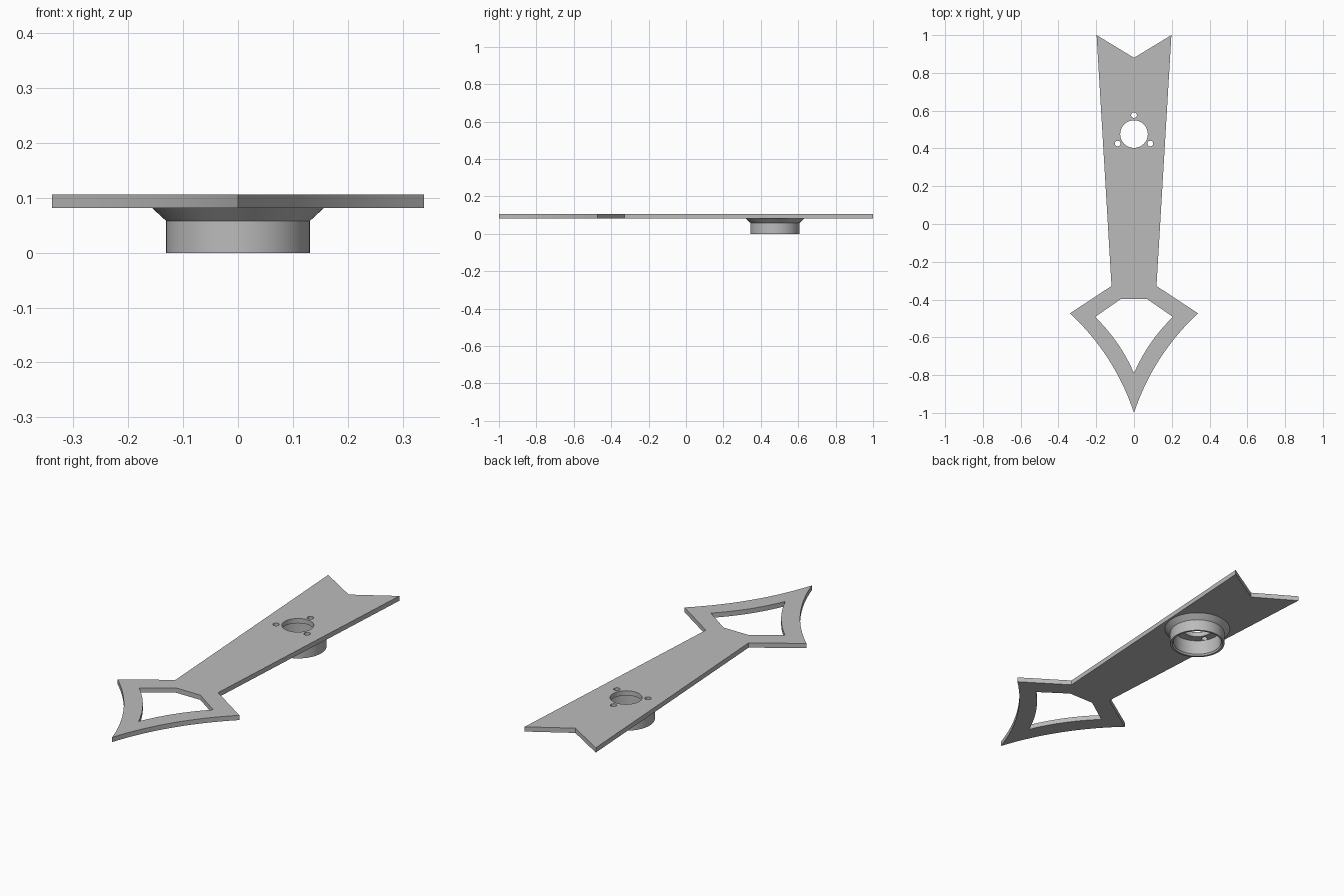
import bpy, bmesh, math
from mathutils import Vector

cube = bpy.data.objects.get("Cube")
if cube:
    bpy.data.objects.remove(cube)

grey = bpy.data.materials.new("plain_grey")
grey.use_nodes = True
grey.diffuse_color = (0.5, 0.5, 0.5, 1)
grey.node_tree.nodes["Principled BSDF"].inputs["Base Color"].default_value = (0.5, 0.5, 0.5, 1)

PLATE_BOTTOM, PLATE_TOP = 0.082, 0.106
HUB_Y = 0.476


def arc(a, b, sag, n=16):
    """Points from a to b bowed sideways by sag, without the last point."""
    a, b = Vector(a), Vector(b)
    side = Vector((-(b - a).y, (b - a).x)).normalized()
    return [a.lerp(b, i / n) + side * sag * (1 - (2 * i / n - 1) ** 2) for i in range(n)]


def mirrored(half):
    """Close a half outline that starts and ends on the centre line."""
    return [(p[0], p[1]) for p in half] + [(-p[0], p[1]) for p in reversed(half) if p[0] > 1e-5]


def circle(x, y, r, n):
    return [(x + r * math.cos(math.tau * i / n), y + r * math.sin(math.tau * i / n)) for i in range(n)]


def finish(ob, angle):
    bpy.ops.object.select_all(action='DESELECT')
    ob.select_set(True)
    bpy.context.view_layer.objects.active = ob
    if ob.type == 'CURVE':
        bpy.ops.object.convert(target='MESH')
        ob = bpy.context.object
    bpy.ops.object.shade_smooth_by_angle(angle=math.radians(angle))


# Flat arrow-shaped plate with its openings
outline = mirrored([(0, 0.88), (0.198, 1), (0.119, -0.328)]
                   + arc((0.339, -0.473), (0, -1), -0.04) + [(0, -1)])
window = mirrored([(0, -0.397), (0.069, -0.397)]
                  + arc((0.206, -0.492), (0, -0.79), -0.018) + [(0, -0.79)])
loops = [outline, window, circle(0, HUB_Y, 0.073, 64)]
for k in range(3):
    a = math.radians(90 + 120 * k)
    loops.append(circle(0.1 * math.cos(a), HUB_Y + 0.1 * math.sin(a), 0.015, 24))

curve = bpy.data.curves.new("pointer_plate", 'CURVE')
curve.dimensions = '2D'
curve.fill_mode = 'BOTH'
curve.extrude = (PLATE_TOP - PLATE_BOTTOM) / 2
for pts in loops:
    s = curve.splines.new('POLY')
    s.points.add(len(pts) - 1)
    for p, (x, y) in zip(s.points, pts):
        p.co = (x, y, 0, 1)
    s.use_cyclic_u = True
curve.materials.append(grey)
plate = bpy.data.objects.new("pointer_plate", curve)
plate.location.z = (PLATE_TOP + PLATE_BOTTOM) / 2
bpy.context.collection.objects.link(plate)
finish(plate, 20)

# Hollow round hub with a flared collar under the plate
profile = [(0.157, PLATE_BOTTOM), (0.131, 0.058), (0.131, 0), (0.121, 0),
           (0.115, 0.008), (0.115, PLATE_BOTTOM)]
bm = bmesh.new()
verts = [bm.verts.new((r, 0, z)) for r, z in profile]
edges = [bm.edges.new(pair) for pair in zip(verts, verts[1:])]
bmesh.ops.spin(bm, geom=verts + edges, cent=(0, 0, 0), axis=(0, 0, 1),
               angle=math.tau, steps=64, use_merge=True)
bmesh.ops.remove_doubles(bm, verts=bm.verts, dist=1e-5)
bmesh.ops.recalc_face_normals(bm, faces=bm.faces)
# make sure the outer wall faces outwards
outer = max(bm.faces, key=lambda f: f.calc_center_median().xy.length)
if outer.normal.xy.dot(outer.calc_center_median().xy) < 0:
    bmesh.ops.reverse_faces(bm, faces=bm.faces)
mesh = bpy.data.meshes.new("hub_ring")
bm.to_mesh(mesh)
bm.free()
mesh.materials.append(grey)
hub = bpy.data.objects.new("hub_ring", mesh)
hub.location.y = HUB_Y
bpy.context.collection.objects.link(hub)
finish(hub, 25)
